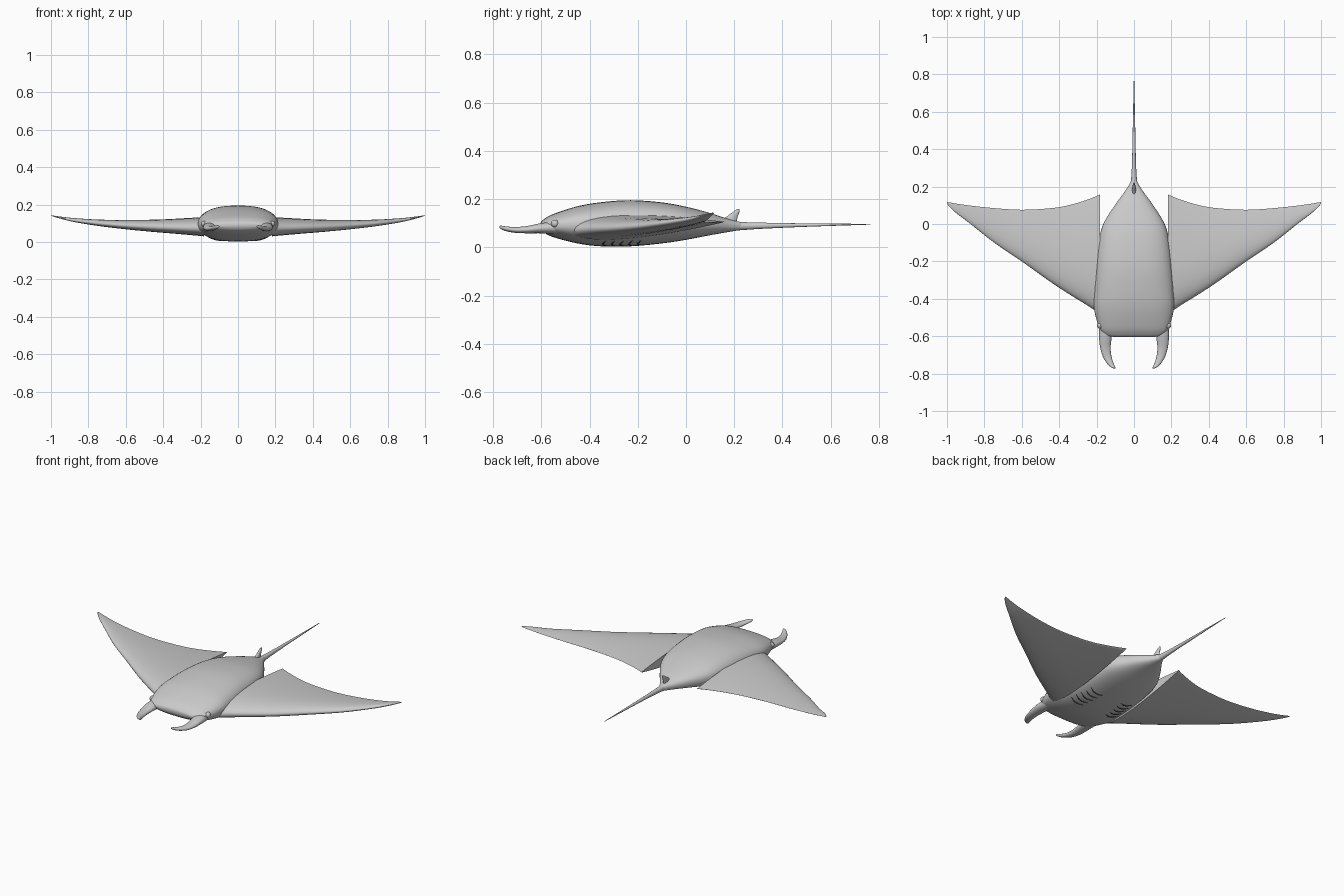
import bpy, bmesh, math
from mathutils import Vector

if "Cube" in bpy.data.objects:
    bpy.data.objects.remove(bpy.data.objects["Cube"])


def material(name, rgb):
    m = bpy.data.materials.new(name)
    m.diffuse_color = (*rgb, 1)
    m.use_nodes = True
    m.node_tree.nodes["Principled BSDF"].inputs["Base Color"].default_value = m.diffuse_color
    return m


GREY = material("skin grey", (0.6, 0.6, 0.6))
DARK = material("gill dark grey", (0.08, 0.08, 0.08))


def smooth(stations, steps):
    """Catmull-Rom interpolation through rows of numbers."""
    out, last = [], len(stations) - 1
    for i in range(last):
        p0, p1 = stations[max(i - 1, 0)], stations[i]
        p2, p3 = stations[i + 1], stations[min(i + 2, last)]
        for s in range(steps):
            t = s / steps
            out.append([0.5 * (2 * b + (c - a) * t + (2 * a - 5 * b + 4 * c - d) * t * t
                               + (3 * b - a - 3 * c + d) * t ** 3)
                        for a, b, c, d in zip(p0, p1, p2, p3)])
    return out + [list(stations[-1])]


def loft(name, rings, mat, mirror=False, angle=40):
    """Skin closed rings of points, cap both ends, optionally mirror across x."""
    bm = bmesh.new()
    vs = [[bm.verts.new(p) for p in r] for r in rings]
    n = len(rings[0])
    for a, b in zip(vs, vs[1:]):
        for i in range(n):
            j = (i + 1) % n
            bm.faces.new((a[i], a[j], b[j], b[i]))
    bm.faces.new(vs[0])
    bm.faces.new(vs[-1])
    bmesh.ops.recalc_face_normals(bm, faces=bm.faces)
    me = bpy.data.meshes.new(name)
    bm.to_mesh(me)
    bm.free()
    return finish(bpy.data.objects.new(name, me), mat, mirror, angle)


def finish(ob, mat, mirror, angle):
    if ob.name not in bpy.context.collection.objects:
        bpy.context.collection.objects.link(ob)
    ob.data.materials.append(mat)
    bpy.ops.object.select_all(action='DESELECT')
    ob.select_set(True)
    bpy.context.view_layer.objects.active = ob
    bpy.ops.object.shade_smooth_by_angle(angle=math.radians(angle))
    if mirror:
        ob.modifiers.new("mirror", 'MIRROR').use_mirror_merge = False
    return ob


def power(v, e):
    return math.copysign(abs(v) ** e, v)


def section(y, w, zb, zt, x=0, n=2.0, count=48):
    """Superellipse ring in the xz plane."""
    zc, h = (zb + zt) / 2, (zt - zb) / 2
    angles = [2 * math.pi * i / count for i in range(count)]
    return [(x + w * power(math.cos(a), 2 / n), y, zc + h * power(math.sin(a), 2 / n))
            for a in angles]


# Body: y, half width, bottom, top
BODY_POWER = 2.4
body = smooth([
    (-0.603, 0.115, 0.078, 0.102), (-0.59, 0.155, 0.062, 0.116), (-0.55, 0.187, 0.042, 0.138),
    (-0.45, 0.214, 0.016, 0.170), (-0.35, 0.214, 0.004, 0.187), (-0.23, 0.205, 0.004, 0.195),
    (-0.10, 0.190, 0.016, 0.186), (0.0, 0.164, 0.031, 0.168), (0.10, 0.103, 0.050, 0.142),
    (0.18, 0.045, 0.064, 0.116), (0.23, 0.015, 0.072, 0.104)], 6)
loft("body", [section(*s, n=BODY_POWER) for s in body], GREY)

# Tail whip
tail = smooth([(0.17, 0.03, 0.066, 0.112), (0.23, 0.017, 0.071, 0.105), (0.32, 0.011, 0.077, 0.102),
               (0.5, 0.007, 0.085, 0.099), (0.765, 0.0015, 0.094, 0.097)], 6)
loft("tail", [section(*s, count=16) for s in tail], GREY)


# Wings: airfoil sections at constant x
def airfoil(x, lead, trail, zlead, ztrail, thick, half=18):
    ts = [(1 - math.cos(math.pi * i / half)) / 2 for i in range(half + 1)]

    def point(t, side):
        d = 5 * thick * (0.2969 * math.sqrt(t) - 0.126 * t - 0.3516 * t ** 2
                         + 0.2843 * t ** 3 - 0.1016 * t ** 4)
        return (x, lead + (trail - lead) * t, zlead + (ztrail - zlead) * t + side * d)
    return [point(t, 1) for t in ts] + [point(t, -1) for t in reversed(ts[1:-1])]


wing = smooth([
    (0.183, -0.48, 0.157, 0.072, 0.105, 0.100), (0.25, -0.435, 0.130, 0.074, 0.104, 0.090),
    (0.35, -0.373, 0.100, 0.077, 0.102, 0.076), (0.45, -0.307, 0.084, 0.080, 0.102, 0.064),
    (0.60, -0.200, 0.076, 0.088, 0.104, 0.048), (0.75, -0.098, 0.085, 0.100, 0.111, 0.033),
    (0.88, 0.005, 0.099, 0.116, 0.123, 0.020), (0.95, 0.058, 0.109, 0.130, 0.133, 0.011),
    (0.985, 0.090, 0.115, 0.138, 0.139, 0.006), (1.0, 0.109, 0.117, 0.142, 0.142, 0.003)], 5)
loft("wings", [airfoil(*s) for s in wing], GREY, mirror=True)

# Horn fins curling inward at the head: y, half width, bottom, top, centre x
horn = smooth([
    (-0.53, 0.034, 0.055, 0.108, 0.150), (-0.60, 0.034, 0.058, 0.100, 0.153),
    (-0.66, 0.028, 0.058, 0.088, 0.153), (-0.71, 0.023, 0.060, 0.084, 0.143),
    (-0.75, 0.017, 0.068, 0.087, 0.124), (-0.768, 0.010, 0.076, 0.090, 0.109),
    (-0.773, 0.003, 0.081, 0.087, 0.104)], 5)
loft("horn_fins", [section(*s, count=20) for s in horn], GREY, mirror=True)

# Dorsal fin at the tail root: z, front y, back y, half thickness
fin = smooth([(0.095, 0.12, 0.208, 0.011), (0.125, 0.165, 0.214, 0.009),
              (0.148, 0.197, 0.222, 0.006), (0.158, 0.212, 0.222, 0.003)], 4)
loft("dorsal_fin", [[(h * math.cos(a), (f + b) / 2 + (b - f) / 2 * math.sin(a), z)
                     for a in (2 * math.pi * i / 20 for i in range(20))]
                    for z, f, b, h in fin], GREY)

# Eyes
bpy.ops.mesh.primitive_uv_sphere_add(segments=16, ring_count=10, radius=0.016)
eyes = bpy.context.object
eyes.name = "eyes"
for v in eyes.data.vertices:
    v.co += Vector((0.182, -0.543, 0.098))
finish(eyes, GREY, True, 60)


# Gill slits: thin curved strips following the belly
def belly(x, y):
    _, w, zb, zt = min(body, key=lambda s: abs(s[0] - y))
    a, b = next((p, q) for p, q in zip(body, body[1:]) if p[0] <= y <= q[0])
    t = (y - a[0]) / (b[0] - a[0])
    w, zb, zt = (a[k] + (b[k] - a[k]) * t for k in (1, 2, 3))
    return (zb + zt) / 2 - (zt - zb) / 2 * (1 - (x / w) ** BODY_POWER) ** (1 / BODY_POWER)


for k in range(5):
    rings = []
    for i in range(11):
        t = i / 10
        x = 0.078 + 0.085 * t - 0.004 * k
        y = -0.33 + 0.036 * k - 0.014 * math.sin(math.pi * t)
        r = 0.001 + 0.0028 * math.sin(math.pi * t)
        rings.append([(x, y + r * math.cos(a), belly(x, y) + r * math.sin(a))
                      for a in (math.pi * j / 4 for j in range(8))])
    loft(f"gill_slits_{k + 1}", rings, DARK, mirror=True)
